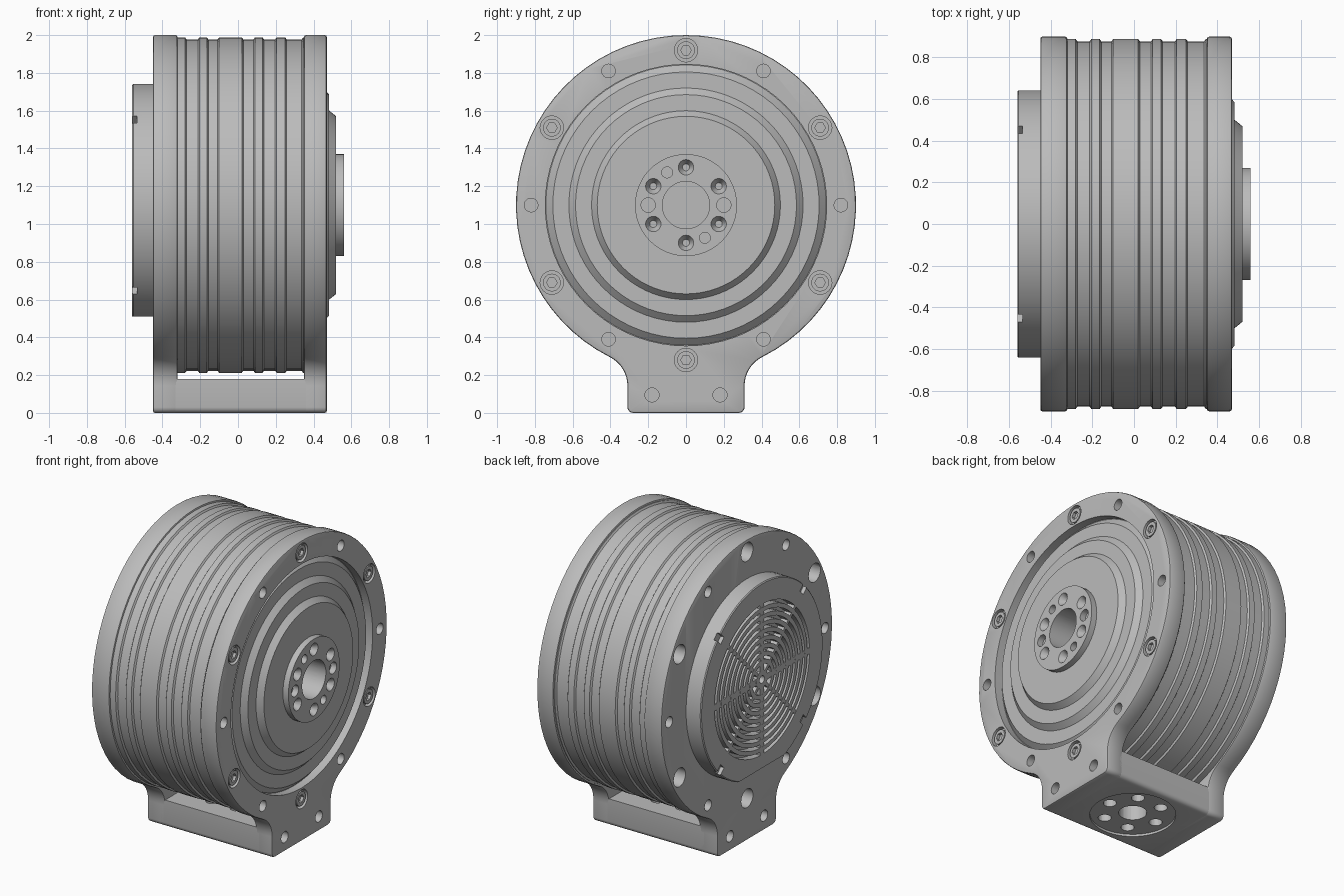
import bpy, bmesh
from math import pi, sin, cos, sqrt, atan2, radians
from mathutils import Matrix, Vector

if "Cube" in bpy.data.objects:
    bpy.data.objects.remove(bpy.data.objects["Cube"])

AXIS = 1.1        # height of the motor axis
RIM = 0.9         # outer radius of the end plates
BOLT_CIRCLE = 0.82
TO_X = Matrix.Rotation(pi / 2, 4, 'Y')

grey = bpy.data.materials.new("machined grey")
grey.use_nodes = True
grey.diffuse_color = (0.5, 0.5, 0.5, 1)
grey.node_tree.nodes["Principled BSDF"].inputs["Base Color"].default_value = (0.5, 0.5, 0.5, 1)


def make(name, bm):
    bmesh.ops.recalc_face_normals(bm, faces=bm.faces)
    mesh = bpy.data.meshes.new(name)
    bm.to_mesh(mesh)
    bm.free()
    mesh.materials.append(grey)
    ob = bpy.data.objects.new(name, mesh)
    bpy.context.collection.objects.link(ob)
    return ob


def finish(ob, cutter=None, bevel=0):
    """Bevel, cut, apply and shade one part."""
    bpy.ops.object.select_all(action='DESELECT')
    bpy.context.view_layer.objects.active = ob
    ob.select_set(True)
    if bevel:
        mod = ob.modifiers.new("bevel", 'BEVEL')
        mod.width, mod.segments, mod.angle_limit = bevel, 2, radians(50)
        bpy.ops.object.modifier_apply(modifier=mod.name)
    if cutter:
        mod = ob.modifiers.new("cut", 'BOOLEAN')
        mod.operation, mod.solver, mod.object = 'DIFFERENCE', 'EXACT', cutter
        bpy.ops.object.modifier_apply(modifier=mod.name)
        bpy.data.objects.remove(cutter)
    bpy.ops.object.shade_smooth_by_angle(angle=radians(28))


def cyl(bm, x0, x1, y, z, r, segs=24, tip=None):
    """Cylinder or cone along x, measured from x0 to x1."""
    place = Matrix.Translation(((x0 + x1) / 2, y, z)) @ TO_X
    bmesh.ops.create_cone(bm, cap_ends=True, segments=segs, radius1=r,
                          radius2=r if tip is None else tip,
                          depth=abs(x1 - x0), matrix=place)


def box(bm, centre, size, turn=0):
    """Box turned about the x direction."""
    place = (Matrix.Translation(centre) @ Matrix.Rotation(turn, 4, 'X')
             @ Matrix.Diagonal((*size, 1)))
    bmesh.ops.create_cube(bm, size=1, matrix=place)


def lathe(bm, profile, steps=72, closed=False):
    """Spin (x, radius) points about the motor axis."""
    verts = [bm.verts.new((x, 0, AXIS + r)) for x, r in profile]
    edges = [bm.edges.new(p) for p in zip(verts, verts[1:])]
    if closed:
        edges.append(bm.edges.new((verts[-1], verts[0])))
    bmesh.ops.spin(bm, geom=verts + edges, cent=(0, 0, AXIS), axis=(1, 0, 0),
                   angle=2 * pi, steps=steps)
    bmesh.ops.remove_doubles(bm, verts=bm.verts, dist=1e-5)


def arc(cy, cz, r, a0, a1, n):
    return [(cy + r * cos(a0 + (a1 - a0) * i / n), cz + r * sin(a0 + (a1 - a0) * i / n))
            for i in range(n + 1)]


def prism(half, x0, x1):
    """Mirror a half outline in y and extrude it along x."""
    outline = half + [(-y, z) for y, z in reversed(half) if y > 1e-5]
    bm = bmesh.new()
    face = bm.faces.new([bm.verts.new((x0, y, z)) for y, z in outline])
    out = bmesh.ops.extrude_face_region(bm, geom=[face])
    moved = [g for g in out["geom"] if isinstance(g, bmesh.types.BMVert)]
    bmesh.ops.translate(bm, verts=moved, vec=(x1 - x0, 0, 0))
    return bm


def polar(radius, degrees):
    a = radians(degrees)
    return radius * cos(a), AXIS + radius * sin(a)


# Outlines: round plate flowing into the foot, and the foot block
FOOT, BLEND = 0.31, 0.17
corner = arc(FOOT - 0.03, 0.03, 0.03, -pi / 2, 0, 4)
blend_y = FOOT + BLEND
blend_z = AXIS - sqrt((RIM + BLEND) ** 2 - blend_y ** 2)
lean = atan2(AXIS - blend_z, -blend_y)
plate_half = (corner + arc(blend_y, blend_z, BLEND, pi, lean, 8)
              + arc(0, AXIS, RIM, lean - pi, pi / 2, 30)[1:])
base_half = corner + [(FOOT, 0.18)]

# End plates with alternating screw holes and small holes
for name, inner, outer in (("front_plate", 0.35, 0.47), ("rear_plate", -0.32, -0.45)):
    front = outer > 0
    s = 1 if front else -1
    plate = make(name, prism(plate_half, inner, outer))
    cuts = bmesh.new()
    for k in range(12):
        y, z = polar(BOLT_CIRCLE, 30 * k)
        if k % 2:
            cyl(cuts, outer - s * (0.03 if front else 0.11), outer + s * 0.05, y, z, 0.062)
        else:
            cyl(cuts, outer - s * 0.1, outer + s * 0.05, y, z, 0.036)
    for y in (-0.18, 0.18):
        cyl(cuts, outer - s * 0.09, outer + s * 0.05, y, 0.095, 0.037)
    if front:
        cyl(cuts, 0.3, 0.6, 0, AXIS, 0.745, 72)
    finish(plate, make("cutter", cuts), 0.01)

# Socket screws in the front plate
heads, sockets = bmesh.new(), bmesh.new()
for k in range(1, 12, 2):
    y, z = polar(BOLT_CIRCLE, 30 * k)
    cyl(heads, 0.42, 0.465, y, z, 0.047)
    cyl(sockets, 0.445, 0.5, y, z, 0.028, 6)
finish(make("plate_screws", heads), make("cutter", sockets))

# Ribbed housing between the plates
profile = [(-0.34, 0), (-0.34, 0.888)]
for groove_start, groove_end in ((-0.28, -0.205), (-0.165, -0.1), (0.02, 0.09),
                                 (0.13, 0.205), (0.25, 0.345)):
    profile += [(groove_start, 0.888), (groove_start + 0.008, 0.877),
                (groove_end - 0.008, 0.877), (groove_end, 0.888)]
bm = bmesh.new()
lathe(bm, profile + [(0.36, 0.888), (0.36, 0)])
finish(make("ribbed_housing", bm))

# Stepped output cap with the drilled flange
bm = bmesh.new()
lathe(bm, [(0.34, 0), (0.34, 0.755), (0.415, 0.755), (0.415, 0.742), (0.45, 0.705),
           (0.45, 0.62), (0.483, 0.585), (0.483, 0.5), (0.52, 0.47), (0.52, 0)])
cuts = bmesh.new()
cyl(cuts, 0.37, 0.6, 0, AXIS, 0.125, 48)
finish(make("output_cap", bm), make("cutter", cuts))

bm = bmesh.new()
lathe(bm, [(0.5, 0.125), (0.56, 0.125), (0.56, 0.27), (0.5, 0.27)], 48, True)
cuts = bmesh.new()
for k in range(6):
    y, z = polar(0.2, 30 + 60 * k)
    cyl(cuts, 0.508, 0.58, y, z, 0.012, tip=0.052)
for angle, r in ((0, 0.038), (180, 0.038), (120, 0.029), (300, 0.029)):
    y, z = polar(0.2, angle)
    cyl(cuts, 0.51, 0.6, y, z, r)
finish(make("output_flange", bm), make("cutter", cuts))

# Rear fan cover with a flat bottom and four rim notches
bm = bmesh.new()
lathe(bm, [(-0.43, 0), (-0.43, 0.642), (-0.554, 0.642), (-0.56, 0.636),
           (-0.56, 0.5), (-0.51, 0.5), (-0.51, 0)])
cuts = bmesh.new()
box(cuts, (-0.5, 0, 0.31), (0.5, 2, 0.4))
for k in range(4):
    y, z = polar(0.63, 45 + 90 * k)
    box(cuts, (-0.56, y, z), (0.05, 0.08, 0.05), radians(45 + 90 * k))
finish(make("fan_cover", bm), make("cutter", cuts))

# Grille rings, spokes and hub
bm = bmesh.new()
for k in range(8):
    r = 0.1 + 0.05 * k
    lathe(bm, [(-0.505, r), (-0.56, r), (-0.56, r + 0.028), (-0.505, r + 0.028)], 48, True)
lathe(bm, [(-0.505, 0.025), (-0.56, 0.025), (-0.56, 0.06), (-0.505, 0.06)], 32, True)
finish(make("grille_rings", bm))
bm = bmesh.new()
for k in range(8):
    y, z = polar(0.28, 45 * k)
    box(bm, (-0.532, y, z), (0.054, 0.45, 0.022 if k % 2 else 0.04), radians(45 * k))
finish(make("grille_spokes", bm))

# Mounting foot with a round recess and through holes underneath
cuts = bmesh.new()


def drill(x, y, r, top, segs=24):
    bmesh.ops.create_cone(cuts, cap_ends=True, segments=segs, radius1=r, radius2=r,
                          depth=top + 0.1, matrix=Matrix.Translation((x, y, (top - 0.1) / 2)))


MID = 0.01
foot = make("mounting_foot", prism(base_half, -0.35, 0.37))
drill(MID, 0, 0.26, 0.015, 48)
finish(foot, make("cutter", cuts))
cuts = bmesh.new()
drill(MID, 0, 0.085, 0.3, 32)
for k in range(6):
    drill(MID + 0.18 * cos(k * pi / 3), 0.18 * sin(k * pi / 3), 0.04, 0.3)
finish(foot, make("cutter", cuts))
